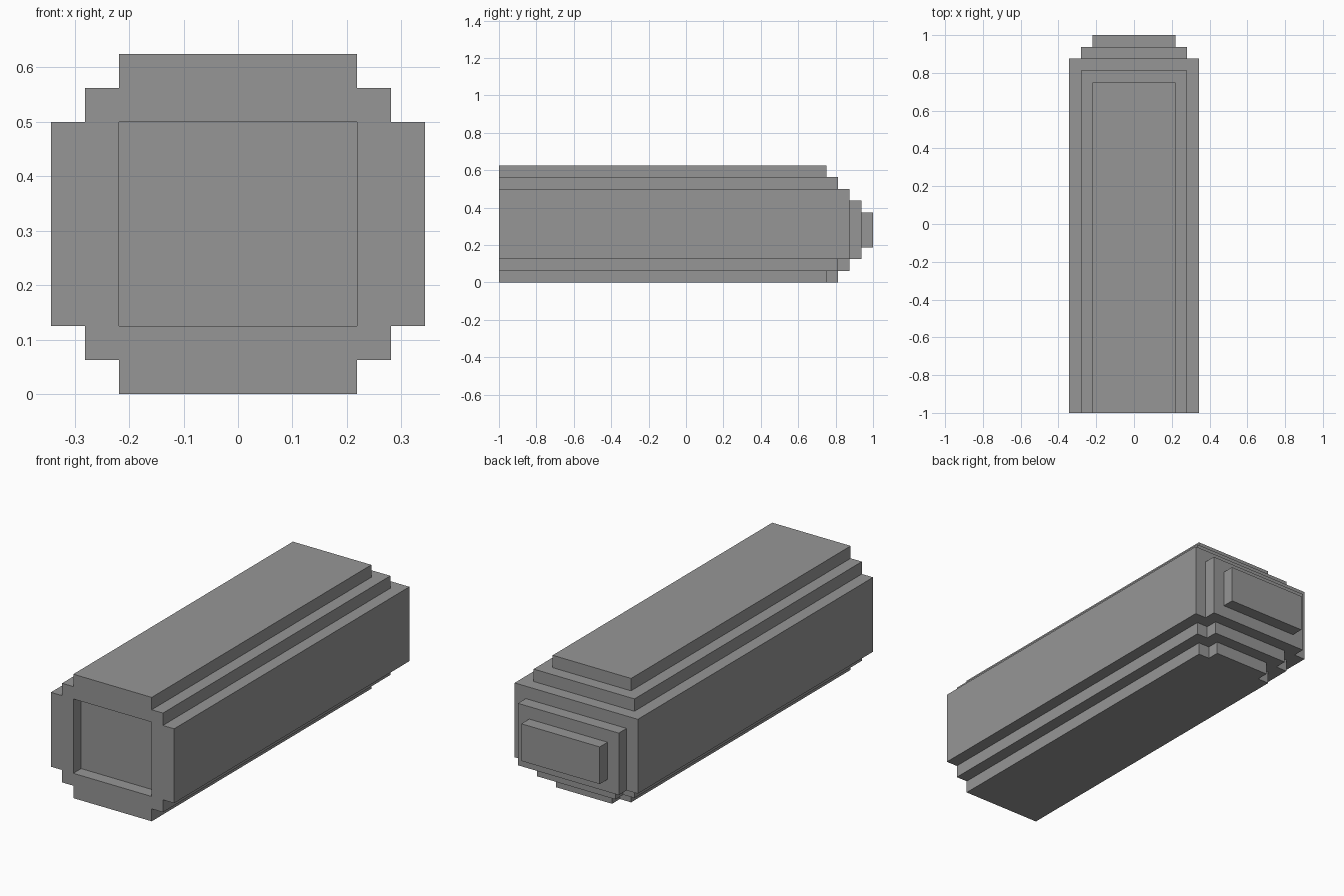
import bpy
import bmesh

if "Cube" in bpy.data.objects:
    bpy.data.objects.remove(bpy.data.objects["Cube"])

U = 1 / 16  # every step in the model is one sixteenth


def slab(name, half_outline, z0, z1):
    """Mirror a right-hand plan outline (front to back) in x and extrude it from z0 to z1."""
    outline = half_outline + [(-x, y) for x, y in reversed(half_outline)]
    bm = bmesh.new()
    face = bm.faces.new([bm.verts.new((x * U, y * U, z0 * U)) for x, y in outline])
    grown = bmesh.ops.extrude_face_region(bm, geom=[face])["geom"]
    top = [g for g in grown if isinstance(g, bmesh.types.BMVert)]
    bmesh.ops.translate(bm, verts=top, vec=(0, 0, (z1 - z0) * U))
    bmesh.ops.recalc_face_normals(bm, faces=bm.faces[:])
    mesh = bpy.data.meshes.new(name)
    bm.to_mesh(mesh)
    bm.free()
    mesh.materials.append(dark_grey)
    obj = bpy.data.objects.new(name, mesh)
    bpy.context.collection.objects.link(obj)
    return obj


dark_grey = bpy.data.materials.new("dark_grey")
dark_grey.diffuse_color = (0.305, 0.305, 0.305, 1)
dark_grey.use_nodes = True
dark_grey.node_tree.nodes["Principled BSDF"].inputs["Base Color"].default_value = dark_grey.diffuse_color

# Main block, with the shallow front recess in its outline
body = slab("stepped_body", [(3.5, -15), (3.5, -16), (5.5, -16), (5.5, 14)], 2, 8)

parts = [
    # Lower steps with notched back corners
    slab("lower_step", [(4.5, -16), (4.5, 13), (3.5, 13), (3.5, 14)], 1, 2),
    slab("base_step", [(3.5, -16), (3.5, 12), (2.5, 12), (2.5, 13)], 0, 1),
    # Upper steps
    slab("upper_step", [(4.5, -16), (4.5, 13)], 8, 9),
    slab("top_step", [(3.5, -16), (3.5, 12)], 9, 10),
    # Stepped nose at the back
    slab("nose_plate", [(4.5, 14), (4.5, 15)], 2, 7),
    slab("nose_tip", [(3.5, 15), (3.5, 16)], 3, 6),
]

# Fuse everything into one clean shell without inner faces
bpy.context.view_layer.objects.active = body
for part in parts:
    mod = body.modifiers.new("join_" + part.name, "BOOLEAN")
    mod.operation = "UNION"
    mod.solver = "EXACT"
    mod.object = part
    bpy.ops.object.modifier_apply(modifier=mod.name)
    bpy.data.objects.remove(part, do_unlink=True)
